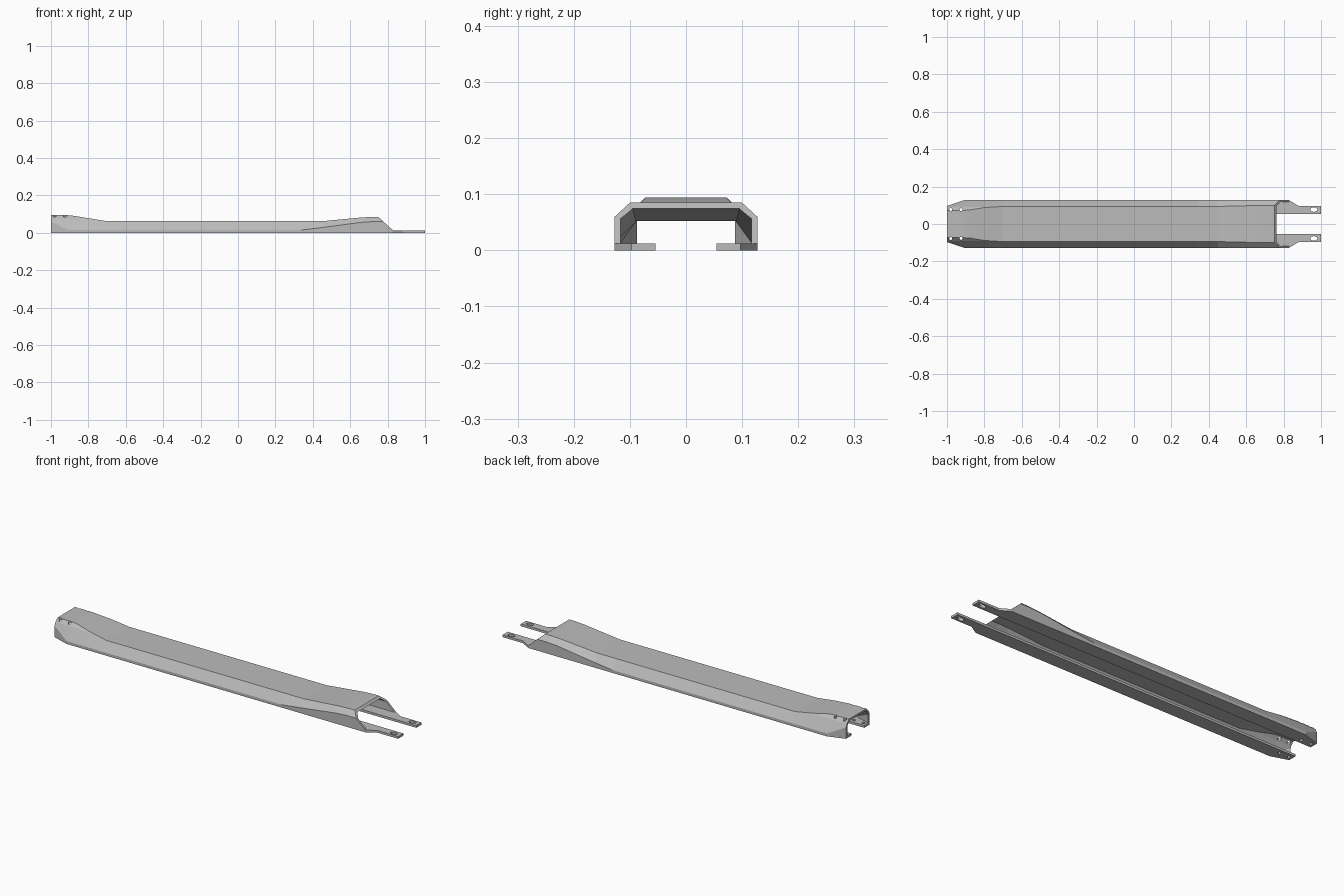
import bpy, bmesh
from mathutils import Matrix

old = bpy.data.objects.get("Cube")
if old:
    bpy.data.objects.remove(old, do_unlink=True)

steel = bpy.data.materials.new("grey_steel")
steel.use_nodes = True
colour = (0.5, 0.5, 0.5, 1)
steel.diffuse_color = colour
steel.node_tree.nodes["Principled BSDF"].inputs["Base Color"].default_value = colour

FLANGE = 0.012   # thickness of the bottom rails
INNER = 0.054    # inner edge of the rails
WALL = 0.01      # shell thickness
HALF = 11        # points in half a cross-section


def make_object(name, bm):
    bmesh.ops.recalc_face_normals(bm, faces=bm.faces[:])
    mesh = bpy.data.meshes.new(name)
    bm.to_mesh(mesh)
    bm.free()
    mesh.materials.append(steel)
    obj = bpy.data.objects.new(name, mesh)
    bpy.context.collection.objects.link(obj)
    return obj


def section(crease, shoulder, knee):
    """Closed channel section: outer skin, inturned flange, inner skin, both sides."""
    (y1, z1), (y2, z2), (y3, z3) = crease, shoulder, knee
    half = [crease, shoulder, knee, (y3, FLANGE), (y3, 0), (INNER, 0),
            (INNER, FLANGE), (y3 - WALL, FLANGE),
            (y3 - WALL, max(z3 - 0.004, 0.013)),
            (y2 - 0.006, z2 - WALL), (y1 - 0.004, z1 - WALL)]
    return half + [(-y, z) for y, z in reversed(half)]


def cut_holes(obj, holes):
    """Drill vertical holes given as x, y, radius, length stretch."""
    bm = bmesh.new()
    for x, y, r, stretch in holes:
        m = Matrix.Translation((x, y, 0.05)) @ Matrix.Diagonal((stretch, 1, 1, 1))
        bmesh.ops.create_cone(bm, cap_ends=True, segments=12, radius1=r,
                              radius2=r, depth=0.3, matrix=m)
    cutter = make_object("hole_cutter", bm)
    cutter.hide_render = True
    mod = obj.modifiers.new("holes", "BOOLEAN")
    mod.operation, mod.solver, mod.object = "DIFFERENCE", "EXACT", cutter
    bpy.context.view_layer.objects.active = obj
    bpy.ops.object.modifier_apply(modifier=mod.name)
    bpy.data.objects.remove(cutter, do_unlink=True)


# Stations along the channel: x, top crease, shoulder, wall knee
stations = [
    (-1.0, (0.073, 0.094), (0.09, 0.077), (0.097, 0.06)),
    (-0.91, (0.073, 0.094), (0.09, 0.077), (0.127, 0.015)),
    (-0.88, (0.075, 0.091), (0.09, 0.077), (0.127, 0.015)),
    (-0.8, (0.088, 0.078), (0.092, 0.074), (0.127, 0.015)),
    (-0.7, (0.094, 0.062), (0.095, 0.061), (0.127, 0.015)),
    (0.34, (0.094, 0.062), (0.095, 0.061), (0.127, 0.015)),
    (0.45, (0.094, 0.062), (0.095, 0.061), (0.127, 0.028)),
    (0.66, (0.099, 0.082), (0.1, 0.081), (0.127, 0.056)),
    (0.72, (0.1, 0.085), (0.101, 0.084), (0.127, 0.06)),
    (0.75, (0.1, 0.085), (0.101, 0.084), (0.127, 0.06)),
]

# Main channel, lofted, with the last station raked back toward the floor
bm = bmesh.new()
rings = []
for i, (x, *pts) in enumerate(stations):
    last = i == len(stations) - 1
    ring = []
    for y, z in section(*pts):
        rake = 1.096 * (0.085 - max(z, FLANGE)) if last else 0
        ring.append(bm.verts.new((x + rake, y, z)))
    rings.append(ring)
count = 2 * HALF
for a, b in zip(rings, rings[1:]):
    for k in range(count):
        n = (k + 1) % count
        bm.faces.new((a[k], a[n], b[n], b[k]))
caps = [(0, 1, 9, 10), (1, 2, 8, 9), (2, 3, 7, 8), (3, 4, 5, 6, 7)]
for ring in (rings[0], rings[-1]):
    bm.faces.new([ring[k] for k in (0, 10, 11, 21)])
    for cap in caps:
        bm.faces.new([ring[k] for k in cap])
        bm.faces.new([ring[count - 1 - k] for k in cap])
channel = make_object("channel_body", bm)
cut_holes(channel, [(x, s * 0.077, r, 1) for s in (-1, 1)
                    for x, r in ((-0.98, 0.008), (-0.925, 0.008))])

# Mounting tabs carrying the rails past the open end
outline = [(0.83, INNER), (1, INNER), (1, 0.097), (0.88, 0.097), (0.83, 0.127)]
for side, name in ((1, "back_tab"), (-1, "front_tab")):
    bm = bmesh.new()
    face = bm.faces.new([bm.verts.new((x, side * y, 0)) for x, y in outline])
    up = bmesh.ops.extrude_face_region(bm, geom=[face])
    bmesh.ops.translate(bm, vec=(0, 0, FLANGE),
                        verts=[v for v in up["geom"] if isinstance(v, bmesh.types.BMVert)])
    tab = make_object(name, bm)
    cut_holes(tab, [(0.962, side * 0.077, 0.012, 1.6)])
